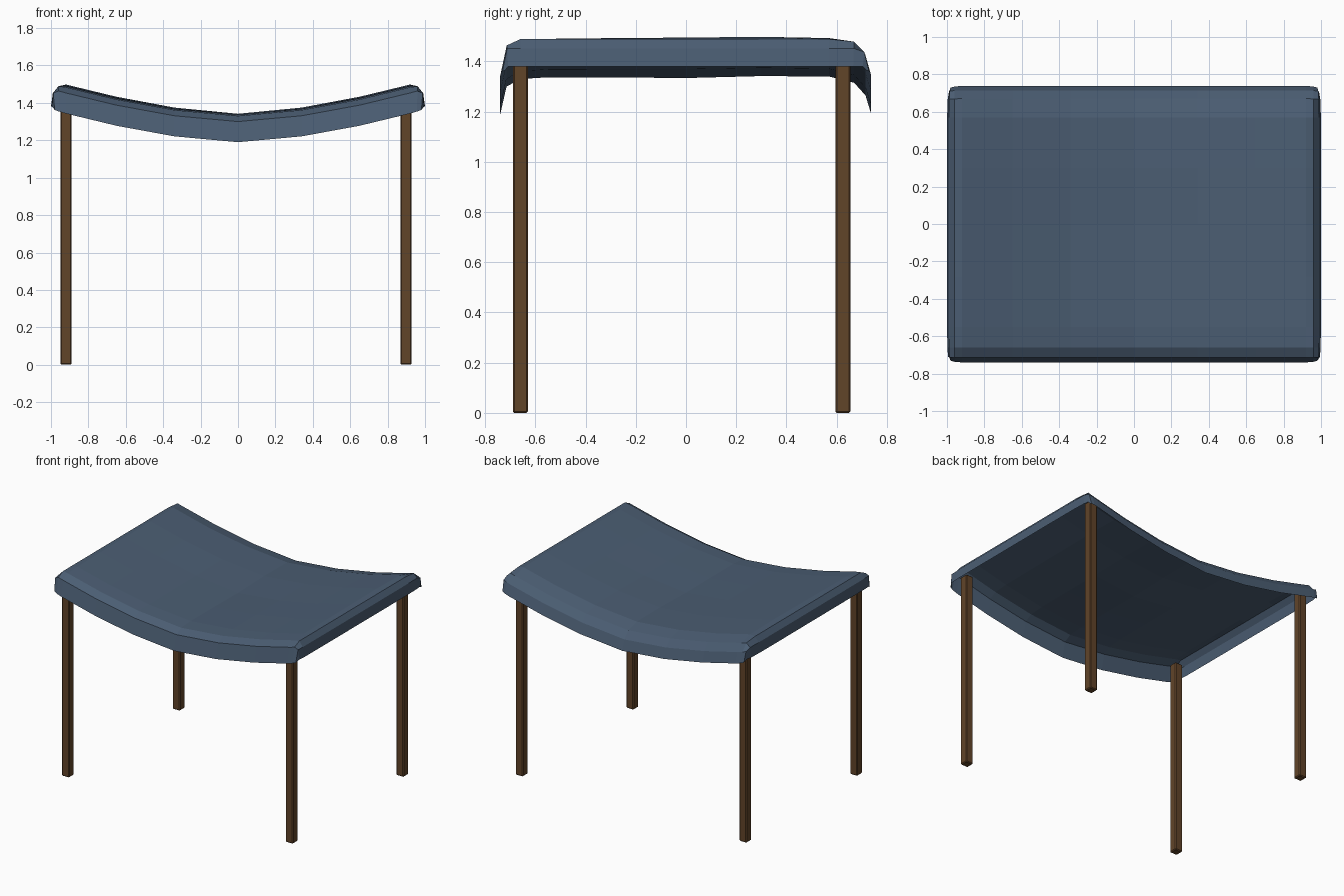
import bpy, bmesh

if "Cube" in bpy.data.objects:
    bpy.data.objects.remove(bpy.data.objects["Cube"])


def material(name, color):
    m = bpy.data.materials.new(name)
    m.diffuse_color = (*color, 1)
    m.use_nodes = True
    m.node_tree.nodes["Principled BSDF"].inputs["Base Color"].default_value = m.diffuse_color
    return m


def add_object(name, bm, mat):
    me = bpy.data.meshes.new(name)
    bm.to_mesh(me)
    bm.free()
    me.materials.append(mat)
    ob = bpy.data.objects.new(name, me)
    bpy.context.collection.objects.link(ob)
    return ob


fabric = material("blue_fabric", (0.07, 0.11, 0.17))
wood = material("brown_wood", (0.12, 0.058, 0.022))

# Seat: open saddle-shaped sheet, (position, drop) stations roll down into skirts
half_x = [(0.34, 0), (0.65, 0), (0.92, 0), (0.96, 0.02), (0.99, 0.065), (1.0, 0.14)]
xs = [(-x, d) for x, d in reversed(half_x)] + [(0, 0)] + half_x
ys = [(-0.74, 0.155), (-0.715, 0.045), (-0.66, 0.015), (-0.55, 0.008), (-0.28, 0.005),
      (0, 0.003), (0.3, 0), (0.57, 0.005), (0.67, 0.03), (0.715, 0.08), (0.738, 0.155)]


def seat_point(x, dx, y, dy):
    z = 1.345 + 0.175 * abs(x) ** 1.6 - max(dx, dy)
    # hollow middle and gently rounded corners
    z -= 0.008 * max(0, 1 - abs(x) / 0.6) * max(0, 1 - abs(y) / 0.5)
    pull = 0.02 * (dx / 0.14) * (dy / 0.155)
    sx, sy = (1 if x > 0 else -1), (1 if y > 0 else -1)
    return x - sx * pull, y - sy * pull, z


bm = bmesh.new()
grid = [[bm.verts.new(seat_point(x, dx, y, dy)) for x, dx in xs] for y, dy in ys]
for r0, r1 in zip(grid, grid[1:]):
    for i in range(len(xs) - 1):
        bm.faces.new((r0[i], r0[i + 1], r1[i + 1], r1[i]))
add_object("seat", bm, fabric)

# Legs: four square posts with slightly eased edges
LEG_W, LEG_H = 0.06, 1.44
for side, x in (("left", -0.92), ("right", 0.898)):
    for end, y in (("front", -0.66), ("back", 0.625)):
        bm = bmesh.new()
        bmesh.ops.create_cube(bm, size=1)
        for v in bm.verts:
            v.co = (v.co.x * LEG_W, v.co.y * LEG_W, (v.co.z + 0.5) * LEG_H)
        bmesh.ops.bevel(bm, geom=bm.edges[:], offset=0.006, segments=1, affect='EDGES')
        leg = add_object(f"{end}_{side}_leg", bm, wood)
        leg.location = (x, y, 0)
